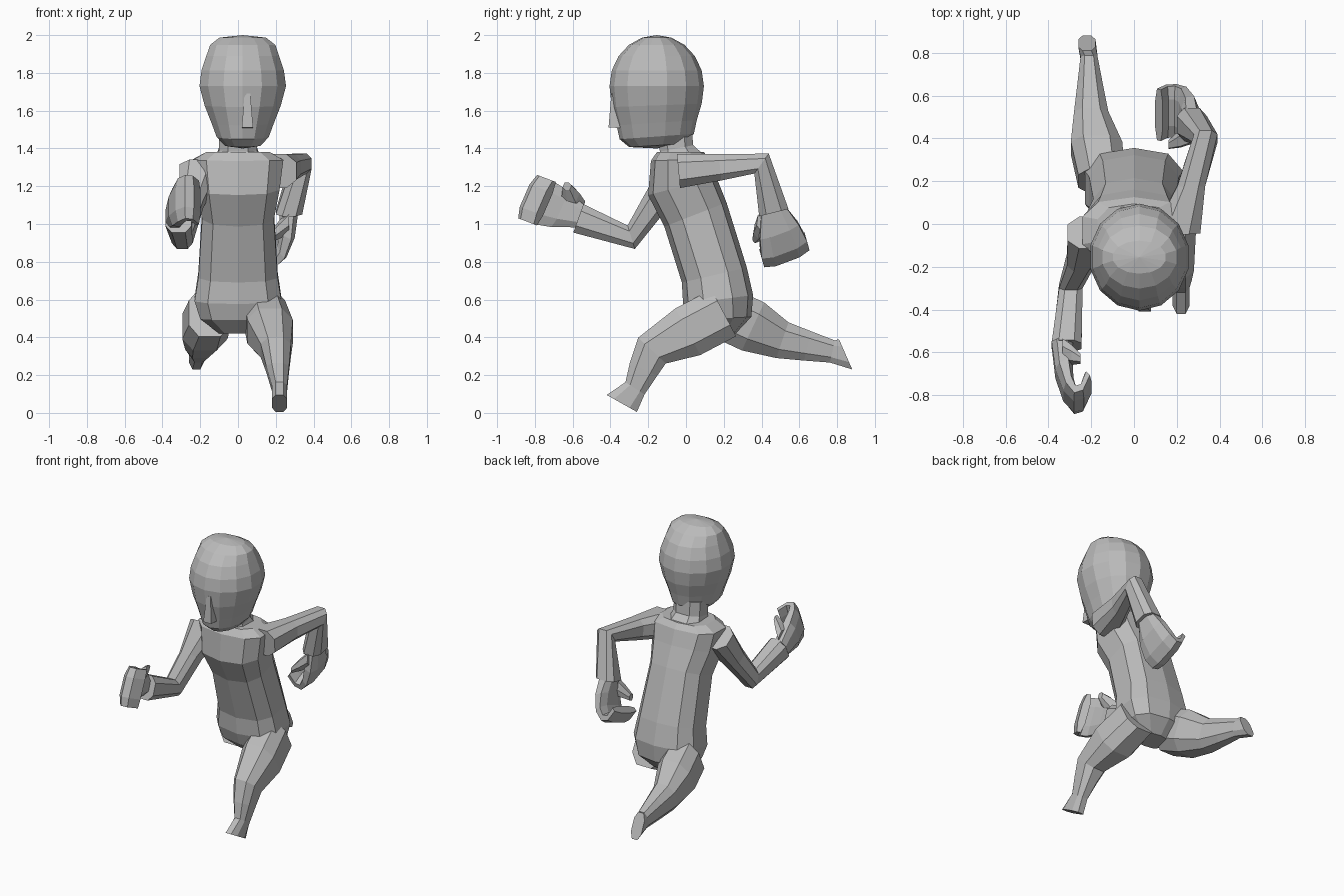
import bpy, bmesh, math
from mathutils import Vector

cube = bpy.data.objects.get("Cube")
if cube:
    bpy.data.objects.remove(cube)

GREY = (0.5, 0.5, 0.5, 1)
clay = bpy.data.materials.new("clay_grey")
clay.use_nodes = True
clay.diffuse_color = GREY
clay.node_tree.nodes["Principled BSDF"].inputs["Base Color"].default_value = GREY

SIDEWAYS = Vector((1, 0, 0))


def finish(name, bm):
    """Turn a bmesh into a clay-coloured object."""
    bmesh.ops.recalc_face_normals(bm, faces=bm.faces)
    mesh = bpy.data.meshes.new(name)
    bm.to_mesh(mesh)
    bm.free()
    mesh.materials.append(clay)
    bpy.context.collection.objects.link(bpy.data.objects.new(name, mesh))


def loft(name, frames, sides=8, power=0.75):
    """Skin rounded-square rings; each frame is a centre and two half-axes."""
    bm = bmesh.new()
    reach = math.cos(math.pi / sides) ** power
    rings = []
    for centre, across, deep in frames:
        ring = []
        for i in range(sides):
            angle = math.tau * (i + 0.5) / sides
            s, t = (math.copysign(abs(k) ** power / reach, k)
                    for k in (math.cos(angle), math.sin(angle)))
            ring.append(bm.verts.new(centre + across * s + deep * t))
        rings.append(ring)
    for above, below in zip(rings, rings[1:]):
        for i in range(sides):
            j = (i + 1) % sides
            bm.faces.new((above[i], above[j], below[j], below[i]))
    bm.faces.new(rings[0])
    bm.faces.new(rings[-1])
    finish(name, bm)


def tube(name, points, widths, depths, end_axis=None, **style):
    """Loft along a path, turning each ring square to the path."""
    points = [Vector(p) for p in points]
    last = len(points) - 1
    frames = []
    for i, (point, width, depth) in enumerate(zip(points, widths, depths)):
        steps = [(points[k + 1] - points[k]).normalized()
                 for k in (i - 1, i) if 0 <= k < last]
        deep = sum(steps, Vector()).cross(SIDEWAYS).normalized() * depth
        if end_axis and i == last:
            deep = Vector(end_axis)
        frames.append((point, SIDEWAYS * width, deep))
    loft(name, frames, **style)


def middle(a, b):
    return (Vector(a) + Vector(b)) / 2


def arm(side, shoulder, elbow, wrist):
    tube(side + "_arm", (shoulder, middle(shoulder, elbow), elbow, wrist),
         widths=(.11, .065, .055, .07), depths=(.09, .07, .065, .08))


def leg(side, hip, knee, ankle, toe, sole):
    path = (hip, middle(hip, knee), knee, middle(knee, ankle), ankle, toe)
    tube(side + "_leg", path, widths=(.11, .12, .08, .06, .04, .04),
         depths=(.14, .14, .1, .08, .06, .09), end_axis=sole)


def hand(side, wrist, along, inward, spread):
    """A palm whose fingers curl inward on an arc, with a thumb beside it."""
    wrist, along, inward, spread = map(Vector, (wrist, along, inward, spread))
    steps = 5
    frames = []
    for i in range(steps + 1):
        angle = 0.75 * math.pi * i / steps
        s, c = math.sin(angle), math.cos(angle)
        outward = along.normalized() * s - inward.normalized() * c
        frames.append((wrist + along * s + inward * (1 - c),
                       outward * (.05 - .005 * i),
                       spread * min(1, .5 + .35 * i)))
    loft(side + "_hand", frames)
    root = wrist + along * .2 + spread * .4
    tip = wrist + along * .45 + spread + inward * 1.2
    loft(side + "_thumb", [
        (p, along.normalized() * r, spread.normalized() * r)
        for p, r in ((root, .05), (middle(root, tip), .04), (tip, .02))], sides=6)


# Head: a ball with a widened crown and a long, flat-bottomed jaw
bm = bmesh.new()
bmesh.ops.create_uvsphere(bm, u_segments=14, v_segments=10, radius=1)
for v in bm.verts:
    x, y, z = v.co
    jaw = max(-z, 0)
    v.co = (.025 + .235 * x * (1 + z ** 6) * (1 - jaw / 4),
            -.155 + .25 * y * (1 + 1.2 * jaw ** 6),
            1.73 + (.33 if z < 0 else .27) * z + .03 * y * jaw)
finish("head", bm)

tube("nose", ((.05, -.37, 1.69), (.05, -.38, 1.51)), (.015, .03), (.025, .03), sides=4)
tube("neck", ((0, -.06, 1.5), (0, -.05, 1.4), (0, -.03, 1.33)),
     widths=(.1, .1, .12), depths=(.09, .09, .13))

# Leaning torso, shoulders to crotch
tube("torso",
     [(0, y, z) for y, z in ((-.03, 1.38), (-.03, 1.34), (-.02, 1.2), (.05, 1.05),
                             (.15, .73), (.17, .6), (.18, .5), (.18, .42))],
     widths=(.17, .24, .22, .19, .21, .23, .2, .1),
     depths=(.12, .15, .18, .17, .17, .18, .16, .08), sides=10)

# Arms and hands, swung in opposite directions
arm("left", (.2, -.04, 1.28), (.335, .4, 1.32), (.27, .465, 1.06))
hand("left", (.27, .46, 1.08), along=(0, .07, -.25), inward=(-.09, 0, 0),
     spread=(0, -.12, -.045))
arm("right", (-.2, -.04, 1.29), (-.295, -.29, .93), (-.315, -.57, 1.03))
hand("right", (-.335, -.56, 1.04), along=(0, -.265, .1), inward=(.07, 0, 0),
     spread=(0, .05, .115))

# Legs in mid stride
leg("left", (.14, .2, .53), (.2, -.18, .33), (.22, -.27, .13), (.22, -.34, .05),
    sole=(0, -.08, .045))
leg("right", (-.15, .2, .53), (-.2, .51, .385), (-.21, .775, .325), (-.22, .845, .31),
    sole=(0, .035, -.08))
